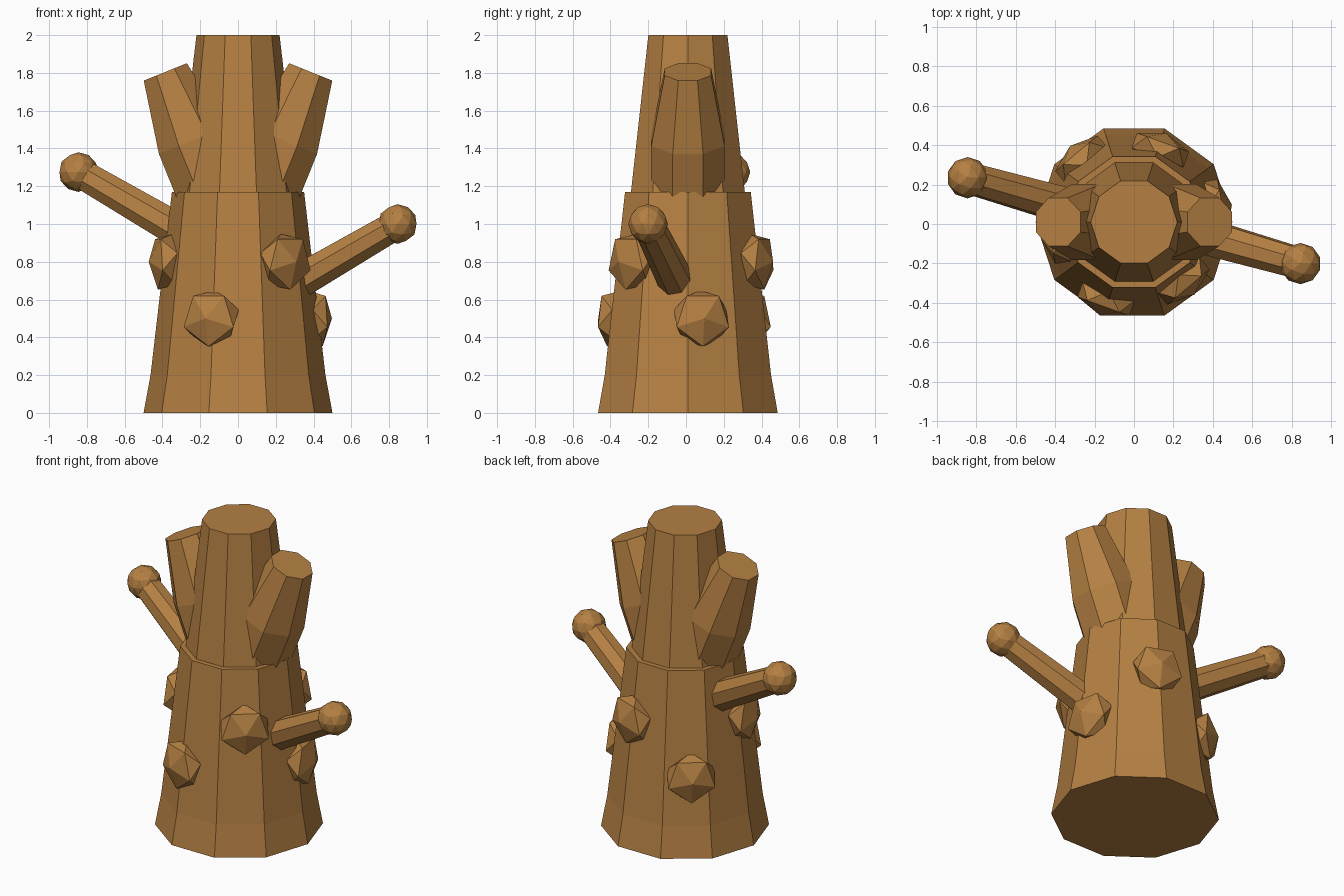
import bpy, bmesh, math
from mathutils import Vector, Matrix

if "Cube" in bpy.data.objects:
    bpy.data.objects.remove(bpy.data.objects["Cube"])

CY = 0.01  # trunk axis offset in y

wood = bpy.data.materials.new("brown_wood")
wood.diffuse_color = (0.46, 0.215, 0.055, 1)
wood.use_nodes = True
wood.node_tree.nodes["Principled BSDF"].inputs["Base Color"].default_value = wood.diffuse_color


def add_object(name, bm):
    bmesh.ops.recalc_face_normals(bm, faces=bm.faces)
    mesh = bpy.data.meshes.new(name)
    bm.to_mesh(mesh)
    bm.free()
    mesh.materials.append(wood)
    obj = bpy.data.objects.new(name, mesh)
    bpy.context.collection.objects.link(obj)
    return obj


def lathe(name, profile, sides, start, direction, turn=0.0):
    """Faceted tube: profile is (radius, distance along the axis)."""
    bm = bmesh.new()
    d = Vector(direction).normalized()
    side = Vector((0, 1, 0)) if abs(d.y) < 0.5 else Vector((1, 0, 0))
    u = side.cross(d).normalized()
    v = d.cross(u)
    rings = []
    for r, t in profile:
        ring = []
        for i in range(sides):
            a = 2 * math.pi * i / sides + turn
            ring.append(bm.verts.new(Vector(start) + d * t + (u * math.cos(a) + v * math.sin(a)) * r))
        rings.append(ring)
    for a, b in zip(rings, rings[1:]):
        for i in range(sides):
            j = (i + 1) % sides
            bm.faces.new((a[i], a[j], b[j], b[i]))
    bm.faces.new(rings[0])
    bm.faces.new(rings[-1])
    return add_object(name, bm)


def ball(name, subdivisions, matrix):
    bm = bmesh.new()
    bmesh.ops.create_icosphere(bm, subdivisions=subdivisions, radius=1, matrix=matrix)
    return add_object(name, bm)


# Trunk: thick bark below, slimmer core above
lathe("lower_trunk", [(0.5, 0), (0.463, 0.2), (0.35, 1.17)], 10, (0, CY, 0), (0, 0, 1))
lathe("upper_trunk", [(0.325, 1.1), (0.22, 2.0)], 10, (0, CY, 0), (0, 0, 1))

# Two sawn-off limbs leaning outwards
for s, label in ((-1, "left"), (1, "right")):
    d = Vector((s * 0.375, 0, 0.927)).normalized()
    top = Vector((s * 0.385, CY, 1.805))
    lathe(label + "_limb", [(0.21, 0), (0.21, 0.36), (0.133, 0.75)], 8,
          top - d * 0.75, d, math.pi / 8)

# Thin twigs ending in round buds
for s, z, label in ((-1, 1.275, "left"), (1, 1.0, "right")):
    tip = Vector((s * 0.845, 0.017 - s * 0.218, z))
    root = Vector((s * 0.15, 0.017 - s * 0.02, z - 0.405))
    lathe(label + "_twig", [(0.102, 0), (0.083, (tip - root).length)], 8,
          root, tip - root, math.pi / 8)
    ball(label + "_bud", 2, Matrix.Translation(tip) @ Matrix.Scale(0.105, 4))

# Six flattened knots, alternating between two heights
for k in range(6):
    a = math.radians(10 + 60 * k)
    dist, z = ((0.415, 0.5), (0.39, 0.8))[k % 2]
    place = Matrix.Translation((dist * math.cos(a), CY + dist * math.sin(a), z))
    ball("knot_%d" % (k + 1), 1,
         place @ Matrix.Rotation(a, 4, 'Z') @ Matrix.Diagonal((0.09, 0.165, 0.165, 1))
         @ Matrix.Rotation(math.pi / 2, 4, 'Y'))
